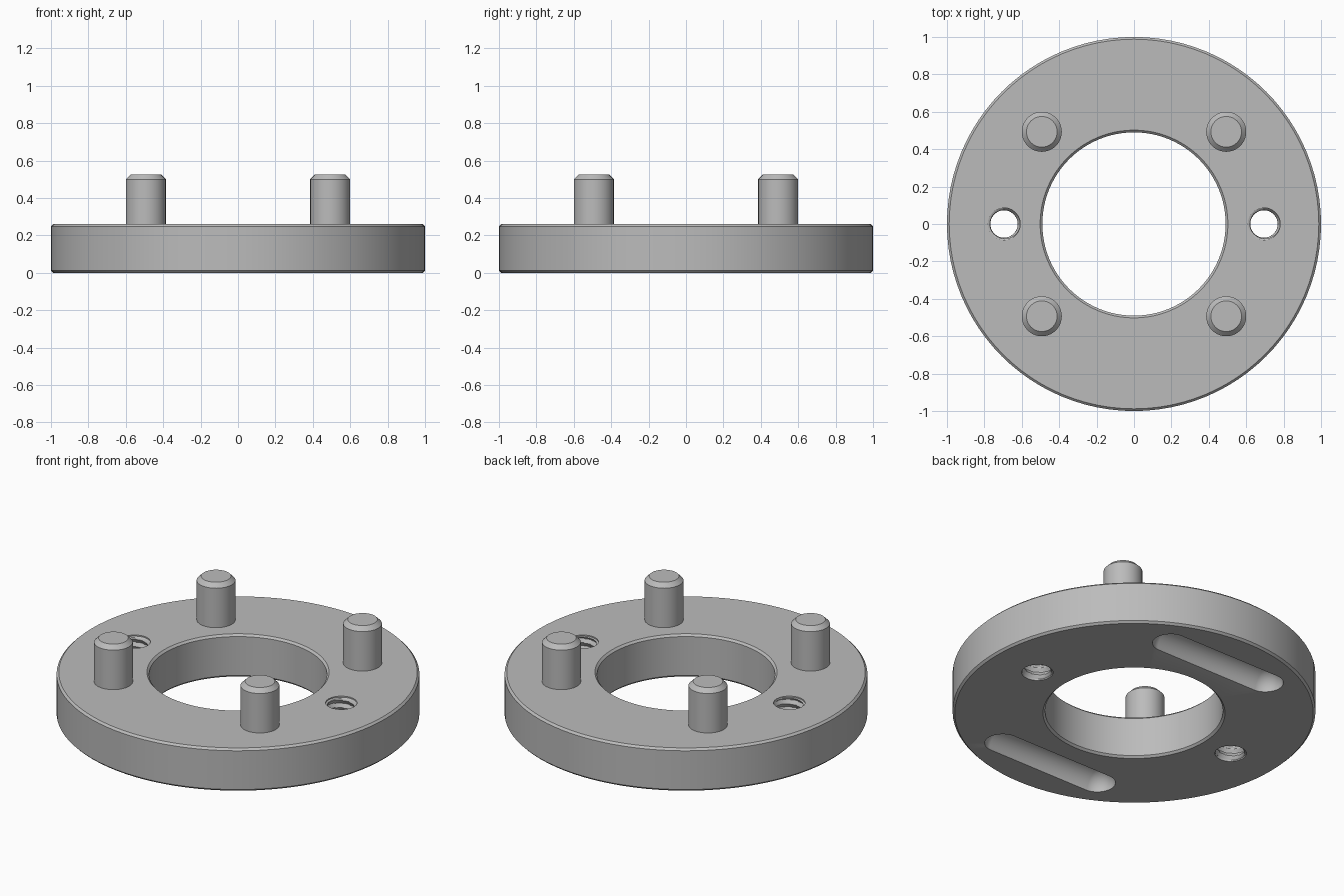
import bpy, bmesh, math
from mathutils import Matrix

cube = bpy.data.objects.get("Cube")
if cube:
    bpy.data.objects.remove(cube)

THICK, OUTER, BORE, EDGE = 0.26, 1.0, 0.49, 0.012
PIN_POS, PIN_R, PIN_TOP = 0.493, 0.107, 0.525
HOLE_X, HOLE_R, PITCH, THREAD = 0.695, 0.073, 0.045, 0.014
SLOT_Y, SLOT_R, SLOT_HALF = 0.72, 0.1, 0.34

steel = bpy.data.materials.new("grey steel")
steel.use_nodes = True
GREY = (0.5, 0.5, 0.5, 1)
steel.diffuse_color = GREY
steel.node_tree.nodes["Principled BSDF"].inputs["Base Color"].default_value = GREY


def finish(name, bm):
    bmesh.ops.recalc_face_normals(bm, faces=bm.faces)
    mesh = bpy.data.meshes.new(name)
    bm.to_mesh(mesh)
    bm.free()
    mesh.materials.append(steel)
    obj = bpy.data.objects.new(name, mesh)
    bpy.context.collection.objects.link(obj)
    return obj


def smooth(obj):
    bpy.ops.object.select_all(action='DESELECT')
    obj.select_set(True)
    bpy.context.view_layer.objects.active = obj
    bpy.ops.object.shade_smooth_by_angle(angle=math.radians(30))


def lathe(name, profile, steps, closed):
    """Spin a (radius, z) profile about the z axis."""
    bm = bmesh.new()
    verts = [bm.verts.new((r, 0, z)) for r, z in profile]
    edges = [bm.edges.new(pair) for pair in zip(verts, verts[1:])]
    if closed:
        edges.append(bm.edges.new((verts[-1], verts[0])))
    bmesh.ops.spin(bm, geom=verts + edges, axis=(0, 0, 1), cent=(0, 0, 0),
                   angle=math.tau, steps=steps)
    bmesh.ops.remove_doubles(bm, verts=bm.verts, dist=1e-4)
    return finish(name, bm)


def thread_cutter(x):
    """Helical thread with a countersink at both faces."""
    bm = bmesh.new()
    sides, low, high, rows = 24, -0.03, THICK + 0.03, 86
    rings = []
    for j in range(rows + 1):
        z = low + (high - low) * j / rows
        depth = min(z, THICK - z)
        ring = []
        for i in range(sides):
            a = math.tau * i / sides
            phase = (z / PITCH - i / sides) % 1
            r = HOLE_R + THREAD * (1 - abs(2 * phase - 1))
            r = max(r, HOLE_R + THREAD - max(depth, 0))
            if depth < 0.008:
                r = HOLE_R + THREAD
            ring.append(bm.verts.new((x + r * math.cos(a), r * math.sin(a), z)))
        rings.append(ring)
    for a, b in zip(rings, rings[1:]):
        for i in range(sides):
            k = (i + 1) % sides
            bm.faces.new((a[i], a[k], b[k], b[i]))
    bm.faces.new(rings[0])
    bm.faces.new(rings[-1])
    return finish("thread_cutter", bm)


def slot_cutter(y):
    """Round-ended capsule lying along x."""
    bm = bmesh.new()
    bmesh.ops.create_uvsphere(bm, u_segments=32, v_segments=15, radius=SLOT_R,
                              matrix=Matrix.Rotation(math.pi / 2, 4, 'Y'))
    for v in bm.verts:
        v.co.x += math.copysign(SLOT_HALF, v.co.x)
        v.co.y += y
    return finish("slot_cutter", bm)


# Ring body with chamfered rims
plate = lathe("ring_plate", [
    (BORE, EDGE), (BORE + EDGE, 0), (OUTER - EDGE, 0), (OUTER, EDGE),
    (OUTER, THICK - EDGE), (OUTER - EDGE, THICK),
    (BORE + EDGE, THICK), (BORE, THICK - EDGE)], 96, True)

# Threaded holes and underside grooves
cutters = [f(s * d) for f, d in ((thread_cutter, HOLE_X), (slot_cutter, SLOT_Y))
           for s in (-1, 1)]
bpy.context.view_layer.objects.active = plate
for cutter in cutters:
    mod = plate.modifiers.new("cut", 'BOOLEAN')
    mod.operation, mod.solver, mod.object = 'DIFFERENCE', 'EXACT', cutter
    bpy.ops.object.modifier_apply(modifier=mod.name)
    bpy.data.objects.remove(cutter)
smooth(plate)

# Four chamfered drive pins
for side, x in (("right", -PIN_POS), ("left", PIN_POS)):
    for end, y in (("front", -PIN_POS), ("back", PIN_POS)):
        pin = lathe(f"pin_{end}_{side}", [
            (0, THICK - 0.02), (PIN_R, THICK - 0.02), (PIN_R, PIN_TOP - 0.025),
            (PIN_R - 0.025, PIN_TOP), (0, PIN_TOP)], 40, False)
        pin.location = (x, y, 0)
        smooth(pin)
